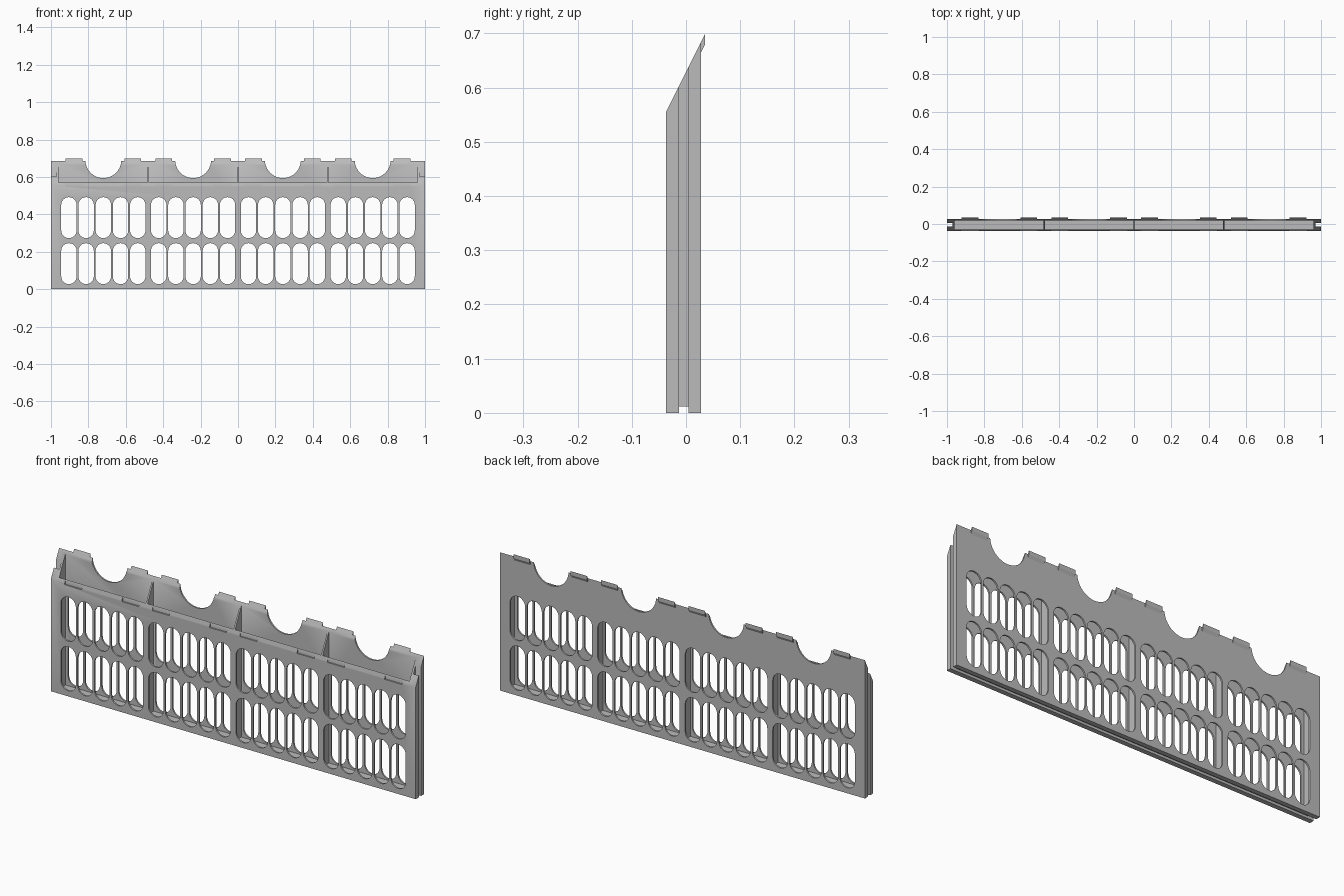
import bpy, bmesh, math
from mathutils import Vector

if "Cube" in bpy.data.objects:
    bpy.data.objects.remove(bpy.data.objects["Cube"])

# Main dimensions
FRONT, BACK, WALL = -0.037, 0.028, 0.008
CELLS = (-0.72, -0.24, 0.24, 0.72)
TAB_X = [c + s * 0.157 for c in CELLS for s in (-1, 1)]

grey = bpy.data.materials.new("light grey plastic")
grey.diffuse_color = (0.5, 0.5, 0.5, 1)
grey.use_nodes = True
grey.node_tree.nodes["Principled BSDF"].inputs["Base Color"].default_value = grey.diffuse_color


def slope(y):
    """Height of the slanted rim at depth y."""
    return 0.555 + (y - FRONT) * 0.13 / (BACK - FRONT)


def prism(bm, points, vec):
    """Extrude a closed 3D outline along a vector."""
    verts = [bm.verts.new(p) for p in points]
    face = bm.faces.new(verts)
    top = bmesh.ops.extrude_face_region(bm, geom=[face])["geom"]
    bmesh.ops.translate(bm, vec=vec,
                        verts=[v for v in top if isinstance(v, bmesh.types.BMVert)])


def box(bm, x0, x1, y0, y1, z0, z1):
    prism(bm, [(x0, y0, z0), (x1, y0, z0), (x1, y1, z0), (x0, y1, z0)],
          Vector((0, 0, z1 - z0)))


def make(name, bm):
    bmesh.ops.recalc_face_normals(bm, faces=bm.faces[:])
    mesh = bpy.data.meshes.new(name)
    bm.to_mesh(mesh)
    bm.free()
    mesh.materials.append(grey)
    ob = bpy.data.objects.new(name, mesh)
    bpy.context.collection.objects.link(ob)
    return ob


def cut(target, bm):
    """Subtract a set of shapes and discard the cutter."""
    cutter = make("cutter", bm)
    cutter.hide_render = True
    mod = target.modifiers.new("cut", "BOOLEAN")
    mod.operation, mod.solver, mod.object = "DIFFERENCE", "EXACT", cutter
    bpy.context.view_layer.objects.active = target
    bpy.ops.object.modifier_apply(modifier=mod.name)
    bpy.data.objects.remove(cutter)


# Panel body with slanted top
bm = bmesh.new()
prism(bm, [(-1, FRONT, 0), (-1, BACK, 0), (-1, BACK, slope(BACK)),
           (-1, FRONT, slope(FRONT))], Vector((2, 0, 0)))
panel = make("panel", bm)

# Four open-topped pockets between thin dividers
bm = bmesh.new()
for c in CELLS:
    x0 = -0.96 if c == CELLS[0] else c - 0.236
    x1 = 0.96 if c == CELLS[-1] else c + 0.236
    box(bm, x0, x1, FRONT + WALL, BACK - WALL, 0.02, 0.9)
cut(panel, bm)

# Grooves along both ends
bm = bmesh.new()
for s in (-1, 1):
    box(bm, min(s * 0.97, s * 1.1), max(s * 0.97, s * 1.1), -0.013, 0.005, -0.1, 0.9)
cut(panel, bm)

# Shallow groove under the floor
bm = bmesh.new()
box(bm, -1.1, 1.1, -0.013, 0.005, -0.1, 0.012)
cut(panel, bm)

# Two rows of round-ended slots through both walls
bm = bmesh.new()
R, HALF = 0.0412, 0.1095
for c in CELLS:
    for k in range(-2, 3):
        for z in (0.1365, 0.3825):
            pts = []
            for i in range(26):
                upper = i < 13
                a = math.pi * (i if upper else i - 1) / 12
                dz = (HALF - R) * (1 if upper else -1)
                pts.append((c + 0.092 * k + R * math.cos(a), -0.1,
                            z + dz + R * math.sin(a)))
            prism(bm, pts, Vector((0, 0.2, 0)))
cut(panel, bm)

# Half-round scoops in the rear wall
bm = bmesh.new()
for c in CELLS:
    prism(bm, [(c + 0.096 * math.cos(math.tau * i / 40), 0.01,
                0.69 + 0.096 * math.sin(math.tau * i / 40)) for i in range(40)],
          Vector((0, 0.1, 0)))
cut(panel, bm)

# Notches in the front rim
bm = bmesh.new()
for x in TAB_X:
    prism(bm, [(x - 0.047, -0.06, 0.548), (x - 0.047, -0.031, 0.548),
               (x - 0.047, -0.031, 0.6), (x - 0.047, -0.06, 0.6)],
          Vector((0.094, 0, 0)))
cut(panel, bm)

# Stacking tabs leaning out behind the rear rim
bm = bmesh.new()
for x in TAB_X:
    prism(bm, [(x - 0.045, BACK - 0.0005, 0.665), (x - 0.045, 0.035, 0.68),
               (x - 0.045, 0.035, 0.699), (x - 0.045, BACK - 0.0005, 0.684)],
          Vector((0.09, 0, 0)))
tabs = make("stacking_tabs", bm)

# Smooth the curved cuts, keep the edges sharp
bpy.ops.object.select_all(action="DESELECT")
panel.select_set(True)
bpy.context.view_layer.objects.active = panel
bpy.ops.object.shade_smooth_by_angle(angle=math.radians(30))
